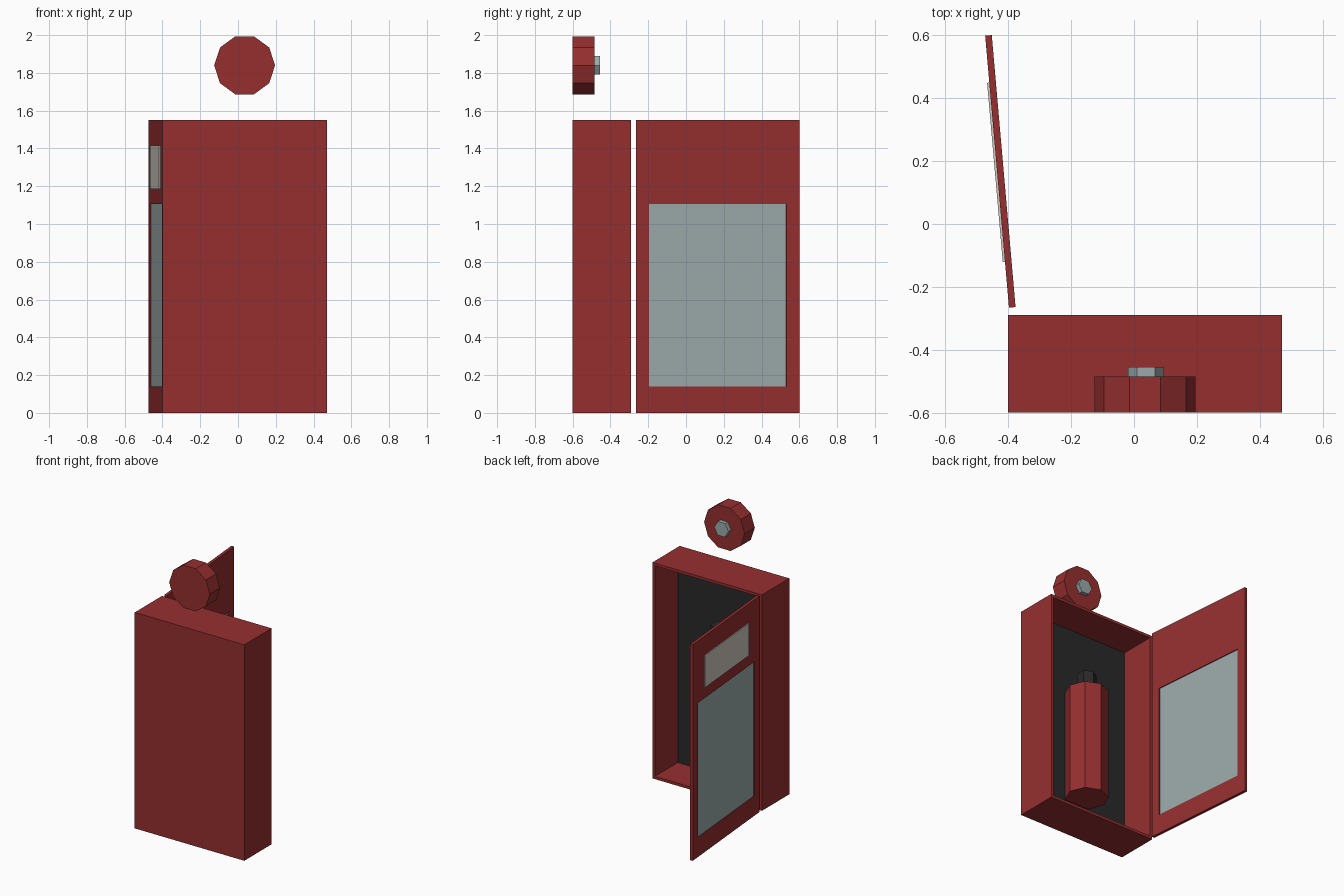
import bpy, bmesh, math
from mathutils import Matrix, Vector

if "Cube" in bpy.data.objects:
    bpy.data.objects.remove(bpy.data.objects["Cube"])


def material(name, rgb):
    m = bpy.data.materials.new(name)
    m.diffuse_color = (*rgb, 1)
    m.use_nodes = True
    m.node_tree.nodes["Principled BSDF"].inputs["Base Color"].default_value = m.diffuse_color
    return m


RED = material("red paint", (0.305, 0.028, 0.029))
BLACK = material("black", (0.022, 0.022, 0.022))
GLASS = material("pale glass", (0.33, 0.40, 0.40))
LABEL = material("warm white", (0.62, 0.58, 0.53))


def finish(name, bm, *mats):
    bmesh.ops.recalc_face_normals(bm, faces=bm.faces)
    mesh = bpy.data.meshes.new(name)
    bm.to_mesh(mesh)
    bm.free()
    for m in mats:
        mesh.materials.append(m)
    obj = bpy.data.objects.new(name, mesh)
    bpy.context.collection.objects.link(obj)
    return obj


def box_bm(lo, hi):
    bm = bmesh.new()
    lo, hi = Vector(lo), Vector(hi)
    bmesh.ops.create_cube(bm, size=1)
    bmesh.ops.scale(bm, vec=hi - lo, verts=bm.verts)
    bmesh.ops.translate(bm, vec=(lo + hi) / 2, verts=bm.verts)
    return bm


def prism(name, sides, radius, start, end, mat, spin=0):
    """Flat-sided cylinder running from start to end."""
    start, end = Vector(start), Vector(end)
    axis = end - start
    bm = bmesh.new()
    bmesh.ops.create_cone(bm, cap_ends=True, segments=sides, radius1=radius,
                          radius2=radius, depth=axis.length)
    turn = Matrix.Rotation(math.radians(-90), 4, 'X') if axis.y else Matrix()
    bm.transform(Matrix.Translation((start + end) / 2) @ turn
                 @ Matrix.Rotation(math.radians(spin), 4, 'Z'))
    return finish(name, bm, mat)


# Cabinet: a box hollowed from its open side, with a black lining
CX = 0.035
bm = box_bm((-0.4, -0.6, 0), (0.47, -0.29, 1.55))
opening = max(bm.faces, key=lambda f: f.calc_center_median().y)
bmesh.ops.inset_region(bm, faces=[opening], thickness=0.028)
lining = bmesh.ops.extrude_discrete_faces(bm, faces=[opening])["faces"][0]
bmesh.ops.translate(bm, vec=(0, -0.26, 0), verts=lining.verts)
lining.material_index = 1
finish("cabinet", bm, RED, BLACK)

# Extinguisher inside the cabinet
CY = -0.443
prism("extinguisher_body", 8, 0.145, (CX, CY, 0.22), (CX, CY, 1.03), RED)
prism("extinguisher_valve", 6, 0.066, (CX, CY, 1.03), (CX, CY, 1.16), BLACK)

# Alarm bell above the cabinet (a corner points straight up)
prism("bell", 10, 0.161, (CX, -0.6, 1.84), (CX, -0.485, 1.84), RED, 90)
prism("bell_knob", 6, 0.057, (CX + 0.003, -0.485, 1.84),
      (CX + 0.003, -0.455, 1.84), GLASS, 90)

# Door frame: rectangular ring with a window opening, hinged and swung open
T, LENGTH, HEIGHT = 0.021, 0.868, 1.55
Y0, Y1, Z0, Z1 = 0.068, 0.798, 0.14, 1.105
bm = bmesh.new()
outer = [bm.verts.new((-T / 2, y, z)) for y, z in
         ((0, 0), (LENGTH, 0), (LENGTH, HEIGHT), (0, HEIGHT))]
inner = [bm.verts.new((-T / 2, y, z)) for y, z in
         ((Y0, Z0), (Y1, Z0), (Y1, Z1), (Y0, Z1))]
for i in range(4):
    j = (i + 1) % 4
    bm.faces.new((outer[i], outer[j], inner[j], inner[i]))
ext = bmesh.ops.extrude_face_region(bm, geom=bm.faces[:])["geom"]
bmesh.ops.translate(bm, vec=(T, 0, 0),
                    verts=[g for g in ext if isinstance(g, bmesh.types.BMVert)])
door = finish("door_frame", bm, RED)

# Window pane set back in the frame, and label plate on the outer face
pane = finish("door_window", box_bm((-0.005, Y0, Z0), (0.005, Y1, Z1)), GLASS)
label = finish("door_label", box_bm((-T / 2 - 0.007, 0.146, 1.185),
                                    (-T / 2, 0.718, 1.415)), LABEL)
for part in (door, pane, label):
    part.location = (-0.387, -0.265, 0)
    part.rotation_euler.z = math.radians(5)
